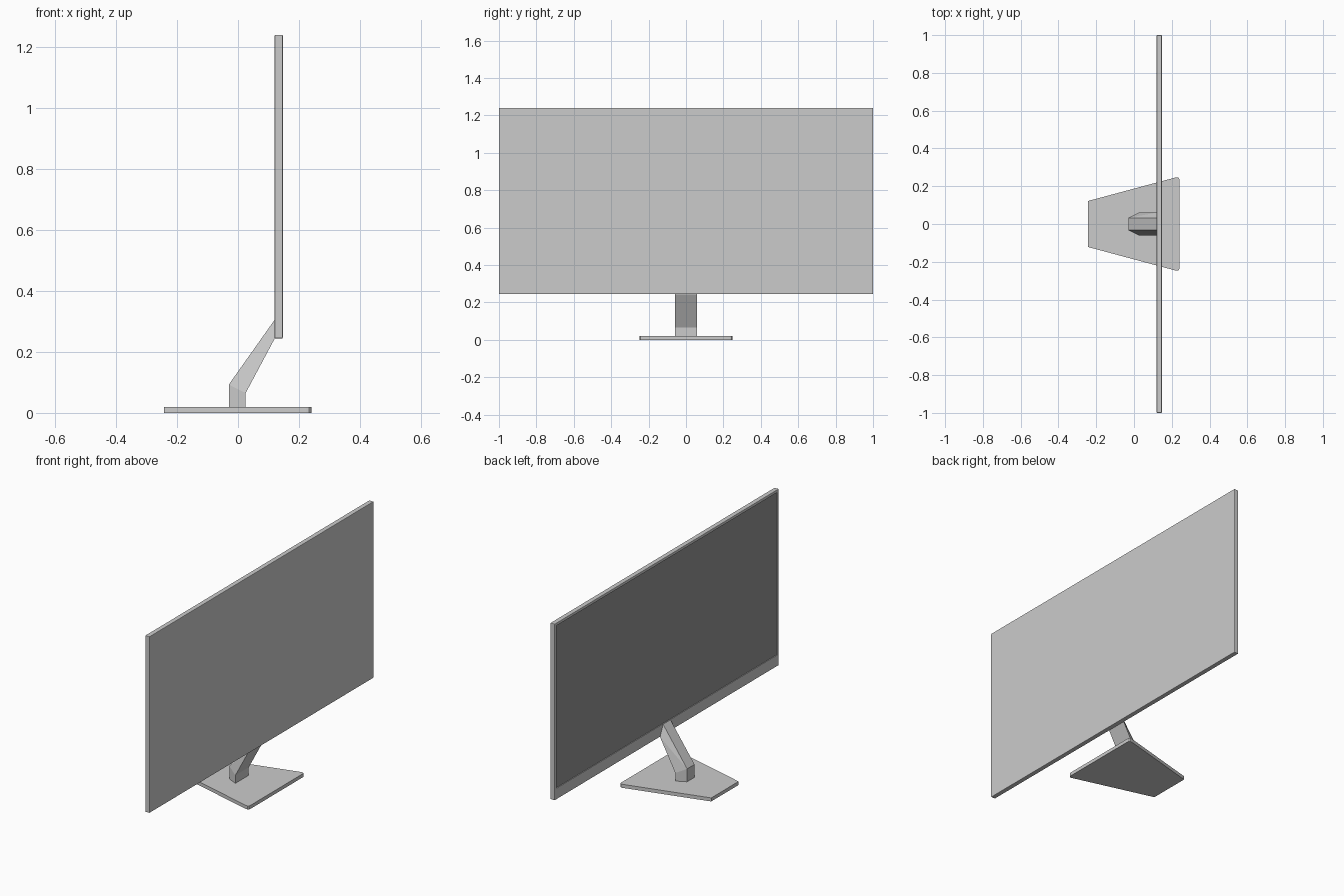
import bpy, bmesh

if "Cube" in bpy.data.objects:
    bpy.data.objects.remove(bpy.data.objects["Cube"])


def finish(bm, name):
    bmesh.ops.recalc_face_normals(bm, faces=bm.faces[:])
    mesh = bpy.data.meshes.new(name)
    bm.to_mesh(mesh)
    bm.free()
    obj = bpy.data.objects.new(name, mesh)
    bpy.context.collection.objects.link(obj)
    return obj


# Foot: trapezoid plate, wide corners rounded
bm = bmesh.new()
outline = [(-0.243, -0.122), (0.241, -0.252), (0.241, 0.252), (-0.243, 0.122)]
plate = bm.faces.new([bm.verts.new((x, y, 0)) for x, y in outline])
ext = bmesh.ops.extrude_face_region(bm, geom=[plate])
for v in ext["geom"]:
    if isinstance(v, bmesh.types.BMVert):
        v.co.z = 0.02
for x_sign, radius in ((1, 0.018), (-1, 0.004)):
    corners = [e for e in bm.edges
               if abs(e.verts[0].co.z - e.verts[1].co.z) > 0.01
               and abs(e.verts[0].co.x - (0.241 if x_sign > 0 else -0.243)) < 1e-4
               and abs(abs(e.verts[0].co.y) - (0.252 if x_sign > 0 else 0.122)) < 1e-4]
    bmesh.ops.bevel(bm, geom=corners, offset=radius, segments=3,
                    profile=0.5, affect='EDGES')
finish(bm, "foot")

# Neck: tapered section lofted from foot to display, sides folded on a diagonal
bm = bmesh.new()
sections = [((-0.03, 0.02), (0.025, 0.02)),
            ((-0.03, 0.093), (0.025, 0.065)),
            ((0.12, 0.305), (0.12, 0.243))]
rings = []
for (xa, za), (xb, zb) in sections:
    rings.append([bm.verts.new(p) for p in (
        (xa, -0.033, za), (xb, -0.06, zb), (xb, 0.06, zb), (xa, 0.033, za))])
bm.faces.new(rings[0])
bm.faces.new(rings[2])
for r, s in zip(rings, rings[1:]):
    bm.faces.new((r[1], r[2], s[2], s[1]))
    bm.faces.new((r[3], r[0], s[0], s[3]))
    for a, b in ((0, 1), (3, 2)):
        if r is rings[0]:
            bm.faces.new((r[a], r[b], s[b], s[a]))
        else:
            bm.faces.new((r[a], r[b], s[b]))
            bm.faces.new((r[a], s[b], s[a]))
finish(bm, "neck")

# Display housing: slab with softened outer edges and an open recess
X0, X1, Z0, Z1 = 0.12, 0.147, 0.244, 1.24
BEZEL, CHIN, DEPTH = 0.015, 0.063, 0.004
bm = bmesh.new()
bmesh.ops.create_cube(bm, size=1)
for v in bm.verts:
    v.co = (X1 if v.co.x > 0 else X0, 1 if v.co.y > 0 else -1, Z1 if v.co.z > 0 else Z0)
bmesh.ops.bevel(bm, geom=bm.edges[:], offset=0.003, segments=2,
                profile=0.5, affect='EDGES')
face = min(bm.faces, key=lambda f: f.calc_center_median().x)
bmesh.ops.inset_region(bm, faces=[face], thickness=0.005)
for v in face.verts:
    v.co.y = (1 - BEZEL) * (1 if v.co.y > 0 else -1)
    v.co.z = Z1 - BEZEL if v.co.z > 0.7 else Z0 + CHIN
rim = [v.co.copy() for v in face.verts]
walls = bmesh.ops.extrude_discrete_faces(bm, faces=[face])["faces"]
for f in walls:
    for v in f.verts:
        v.co.x += DEPTH
bmesh.ops.delete(bm, geom=walls, context='FACES_ONLY')
finish(bm, "display_housing")

# Screen: dark panel sunk in the recess
y, low, high, x = 1 - BEZEL, Z0 + CHIN, Z1 - BEZEL, X0 + DEPTH
bm = bmesh.new()
bmesh.ops.create_cube(bm, size=1)
for v in bm.verts:
    v.co = (x + 0.004 if v.co.x > 0 else x, y if v.co.y > 0 else -y,
            high if v.co.z > 0 else low)
screen = finish(bm, "screen")
dark = bpy.data.materials.new("screen_dark")
dark.diffuse_color = (0.3, 0.3, 0.3, 1)
dark.use_nodes = True
dark.node_tree.nodes["Principled BSDF"].inputs["Base Color"].default_value = dark.diffuse_color
screen.data.materials.append(dark)
